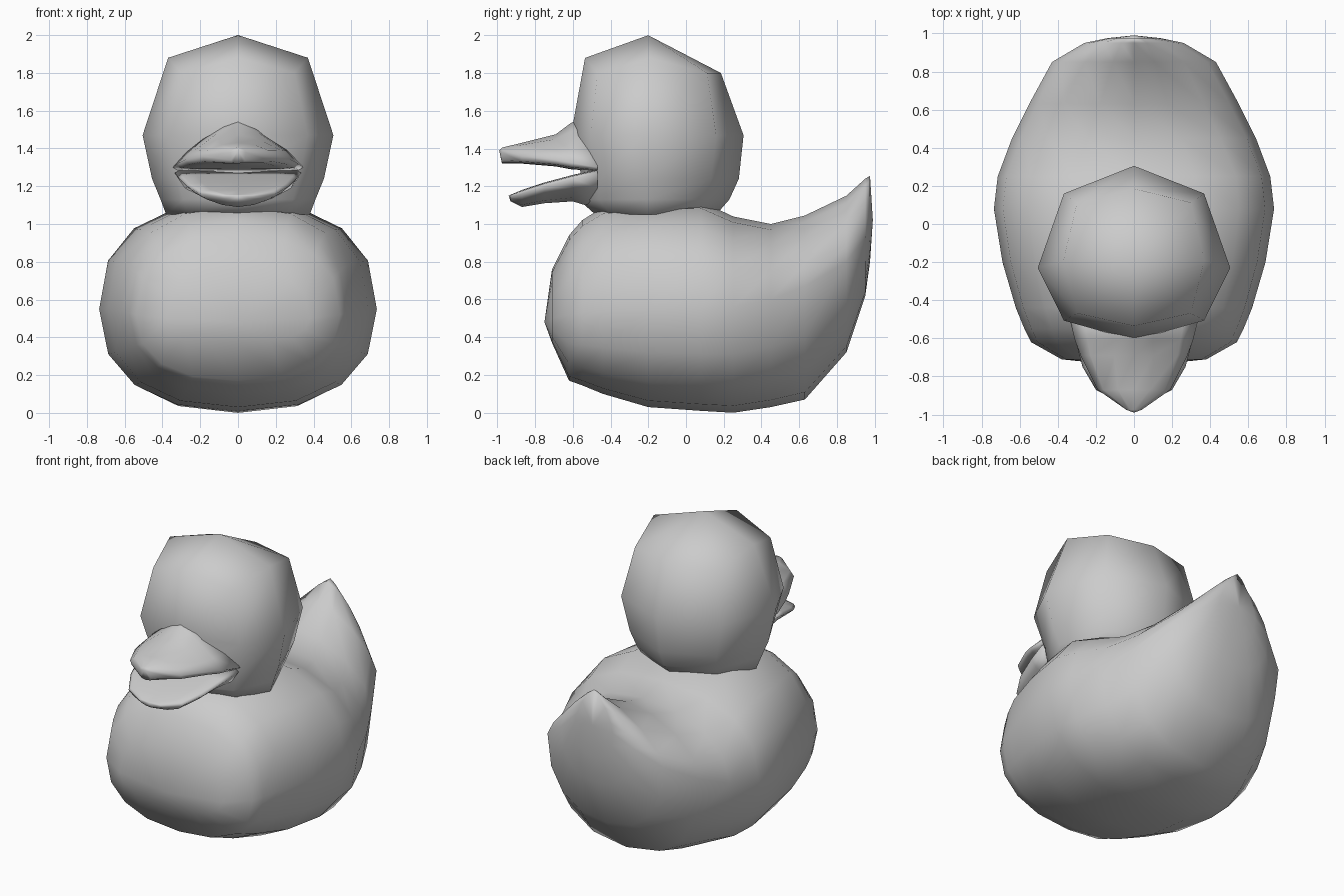
import bpy, bmesh, math

cube = bpy.data.objects.get("Cube")
if cube:
    bpy.data.objects.remove(cube, do_unlink=True)

# One plain grey for the whole toy
GREY = (0.6, 0.6, 0.6, 1.0)
grey = bpy.data.materials.new("plain_grey")
grey.use_nodes = True
grey.diffuse_color = GREY
grey.node_tree.nodes["Principled BSDF"].inputs["Base Color"].default_value = GREY


def power(value, exponent):
    return math.copysign(abs(value) ** exponent, value)


def skin(name, rings, start=None, end=None):
    """Bridge closed rings of points, closing each end with a pole or a flat cap."""
    bm = bmesh.new()
    loops = [[bm.verts.new(p) for p in ring] for ring in rings]
    n = len(loops[0])
    for a, b in zip(loops, loops[1:]):
        for i in range(n):
            j = (i + 1) % n
            bm.faces.new((a[i], a[j], b[j], b[i]))
    for loop, pole in ((loops[0], start), (loops[-1], end)):
        if pole:
            tip = bm.verts.new(pole)
            for i in range(n):
                bm.faces.new((loop[i], loop[(i + 1) % n], tip))
        else:
            bm.faces.new(loop)
    bmesh.ops.recalc_face_normals(bm, faces=bm.faces[:])
    mesh = bpy.data.meshes.new(name)
    bm.to_mesh(mesh)
    bm.free()
    mesh.materials.append(grey)
    for poly in mesh.polygons:
        poly.use_smooth = True
    obj = bpy.data.objects.new(name, mesh)
    bpy.context.collection.objects.link(obj)


def section(y, low, high, width, middle, upper=2.4, lower=2.35, sides=16):
    """Upright rounded section whose widest line lies at height middle."""
    ring = []
    for i in range(sides):
        a = math.tau * i / sides
        c, s = math.cos(a), math.sin(a)
        e = 2 / (upper if s > 0 else lower)
        reach = high - middle if s > 0 else middle - low
        ring.append((width * power(c, e), y, middle + reach * power(s, e)))
    return ring


# Body with an upswept pointed tail
body = [
    (-0.71, 0.37, 0.76, 0.38, 0.50),
    (-0.62, 0.17, 0.94, 0.54, 0.52),
    (-0.55, 0.145, 1.02, 0.575, 0.53),
    (-0.44, 0.10, 1.09, 0.62, 0.54),
    (-0.20, 0.03, 1.11, 0.69, 0.55),
    (0.08, 0.01, 1.12, 0.735, 0.55),
    (0.25, 0.00, 1.04, 0.715, 0.56),
    (0.45, 0.03, 1.00, 0.64, 0.60, 2.0),
    (0.63, 0.07, 1.045, 0.55, 0.67, 1.7),
    (0.85, 0.32, 1.15, 0.43, 0.80, 1.4),
    (0.95, 0.62, 1.24, 0.26, 0.93, 1.4),
    (0.975, 0.80, 1.255, 0.14, 1.00, 1.4),
]
skin("body", [section(*s) for s in body], (0, -0.75, 0.48), (0, 0.99, 1.02))


# Low-poly head made of eight-sided rings under a pointed crown
def head_ring(z, front, back, width, centre, bulge=1.0, drop=0.0):
    """Bulge pushes the diagonal corners out; drop lowers them and the back."""
    ring = []
    for i in range(8):
        a = math.tau * i / 8
        out, dip = (bulge, drop) if i % 2 else (1, drop * (i == 2))
        c, s = out * math.cos(a), out * math.sin(a)
        depth = back - centre if s > 0 else centre - front
        ring.append((width * c, centre + depth * s, z - dip))
    return ring


head = [
    (1.05, -0.48, 0.16, 0.38, -0.20),
    (1.13, -0.57, 0.23, 0.41, -0.21),
    (1.24, -0.55, 0.28, 0.455, -0.22),
    (1.47, -0.61, 0.305, 0.505, -0.23, 1.03),
    (1.88, -0.535, 0.185, 0.37, -0.19, 1.14, 0.08),
]
skin("head", [head_ring(*r) for r in head], None, (0, -0.2, 2.0))

# Open bill: flat underside above, shallow scoop below
upper_bill = [
    (-0.47, 1.28, 1.60, 0.345, 1.30, 1.15),
    (-0.61, 1.29, 1.535, 0.31, 1.325, 1.2),
    (-0.69, 1.305, 1.475, 0.28, 1.34, 1.4),
    (-0.87, 1.32, 1.43, 0.19, 1.36, 1.7),
    (-0.975, 1.32, 1.405, 0.04, 1.38, 1.8),
]
lower_bill = [
    (-0.47, 1.08, 1.29, 0.335, 1.27),
    (-0.60, 1.12, 1.26, 0.31, 1.24),
    (-0.75, 1.11, 1.22, 0.27, 1.20),
    (-0.87, 1.09, 1.18, 0.20, 1.16),
    (-0.93, 1.12, 1.155, 0.08, 1.145),
]
skin("upper_bill", [section(*s, lower=4, sides=12) for s in upper_bill], None, (0, -0.99, 1.39))
skin("lower_bill", [section(*s, upper=4, lower=1.6, sides=12) for s in lower_bill], None, (0, -0.94, 1.15))
